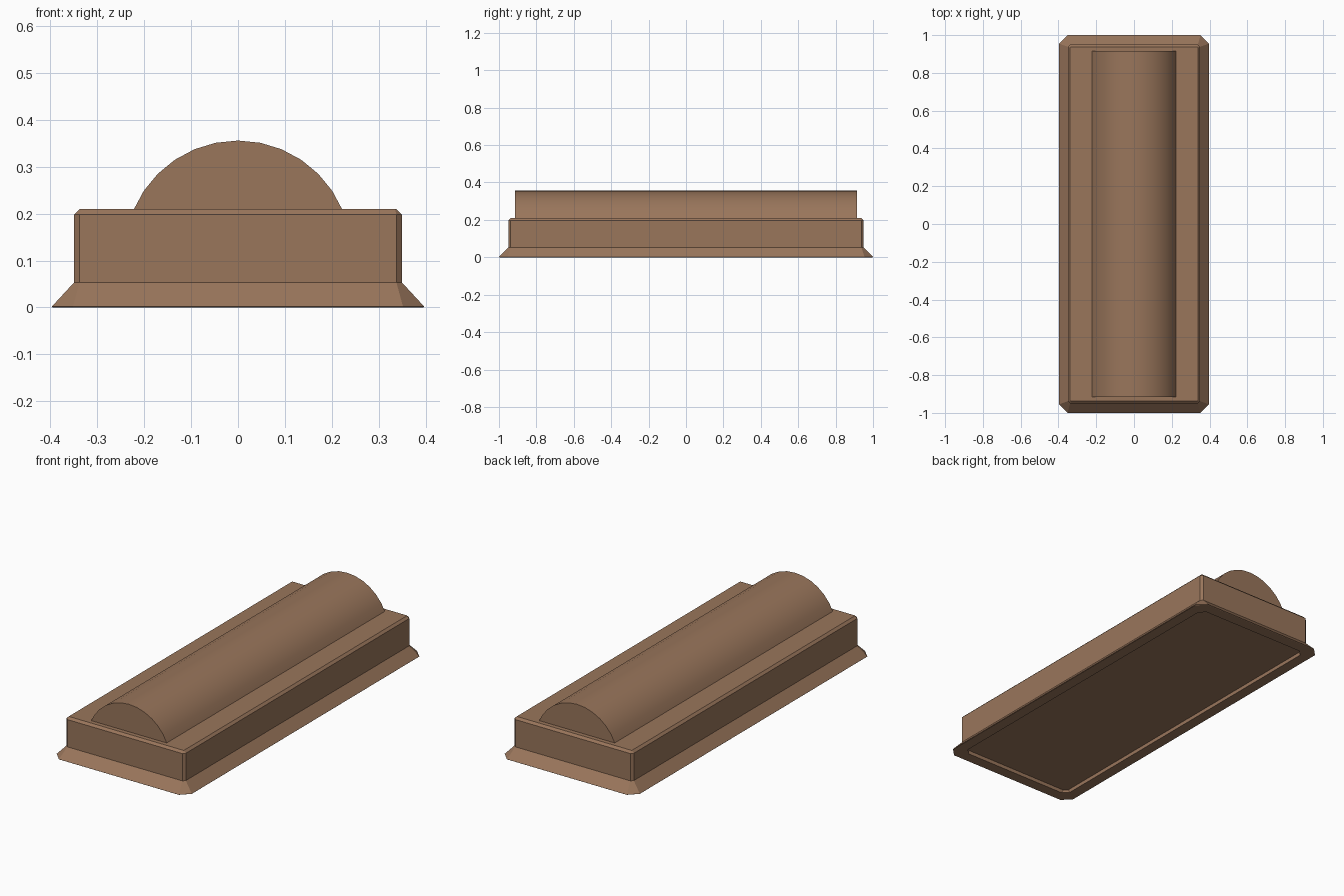
import bpy, bmesh, math

if "Cube" in bpy.data.objects:
    bpy.data.objects.remove(bpy.data.objects["Cube"])

brown = bpy.data.materials.new("brown")
brown.diffuse_color = (0.32, 0.18, 0.105, 1)
brown.use_nodes = True
brown.node_tree.nodes["Principled BSDF"].inputs["Base Color"].default_value = brown.diffuse_color


def finish(name, bm):
    bmesh.ops.recalc_face_normals(bm, faces=bm.faces[:])
    me = bpy.data.meshes.new(name)
    bm.to_mesh(me)
    bm.free()
    ob = bpy.data.objects.new(name, me)
    bpy.context.collection.objects.link(ob)
    me.materials.append(brown)
    return ob


def ring(bm, hx, hy, z, c):
    """Rectangle loop with corners cut by c."""
    pts = [(hx, hy - c), (hx - c, hy), (c - hx, hy), (-hx, hy - c),
           (-hx, c - hy), (c - hx, -hy), (hx - c, -hy), (hx, c - hy)]
    return [bm.verts.new((x, y, z)) for x, y in pts]


def bridge(bm, a, b):
    for i in range(len(a)):
        j = (i + 1) % len(a)
        bm.faces.new((a[i], a[j], b[j], b[i]))


# Slab with small chamfers on its edges
bm = bmesh.new()
loops = [ring(bm, 0.338, 0.938, 0.02, 0.003), ring(bm, 0.35, 0.95, 0.032, 0.012),
         ring(bm, 0.35, 0.95, 0.198, 0.012), ring(bm, 0.338, 0.938, 0.21, 0.003)]
for a, b in zip(loops, loops[1:]):
    bridge(bm, a, b)
bm.faces.new(loops[0])
bm.faces.new(loops[-1])
finish("slab", bm)

# Flared skirt around the foot, with cut corners and an open middle
bm = bmesh.new()
loops = [ring(bm, 0.35, 0.95, 0.053, 0.012), ring(bm, 0.397, 1.0, 0.002, 0.045),
         ring(bm, 0.395, 0.997, 0.0, 0.045), ring(bm, 0.337, 0.938, 0.0, 0.03),
         ring(bm, 0.337, 0.938, 0.03, 0.012)]
for a, b in zip(loops, loops[1:] + loops[:1]):
    bridge(bm, a, b)
finish("skirt", bm)

# Rounded ridge: the upper part of a 32-sided cylinder
bm = bmesh.new()
R, CZ, HY = 0.242, 0.114, 0.915
prof = [(R * math.sin(math.radians(11.25 * i)), CZ + R * math.cos(math.radians(11.25 * i)))
        for i in range(-6, 7)]
ends = [[bm.verts.new((x, y, z)) for x, z in prof] for y in (-HY, HY)]
bridge(bm, *ends)
for e in ends:
    bm.faces.new(e)
ridge = finish("ridge", bm)
bpy.context.view_layer.objects.active = ridge
ridge.select_set(True)
bpy.ops.object.shade_smooth_by_angle(angle=math.radians(30))
